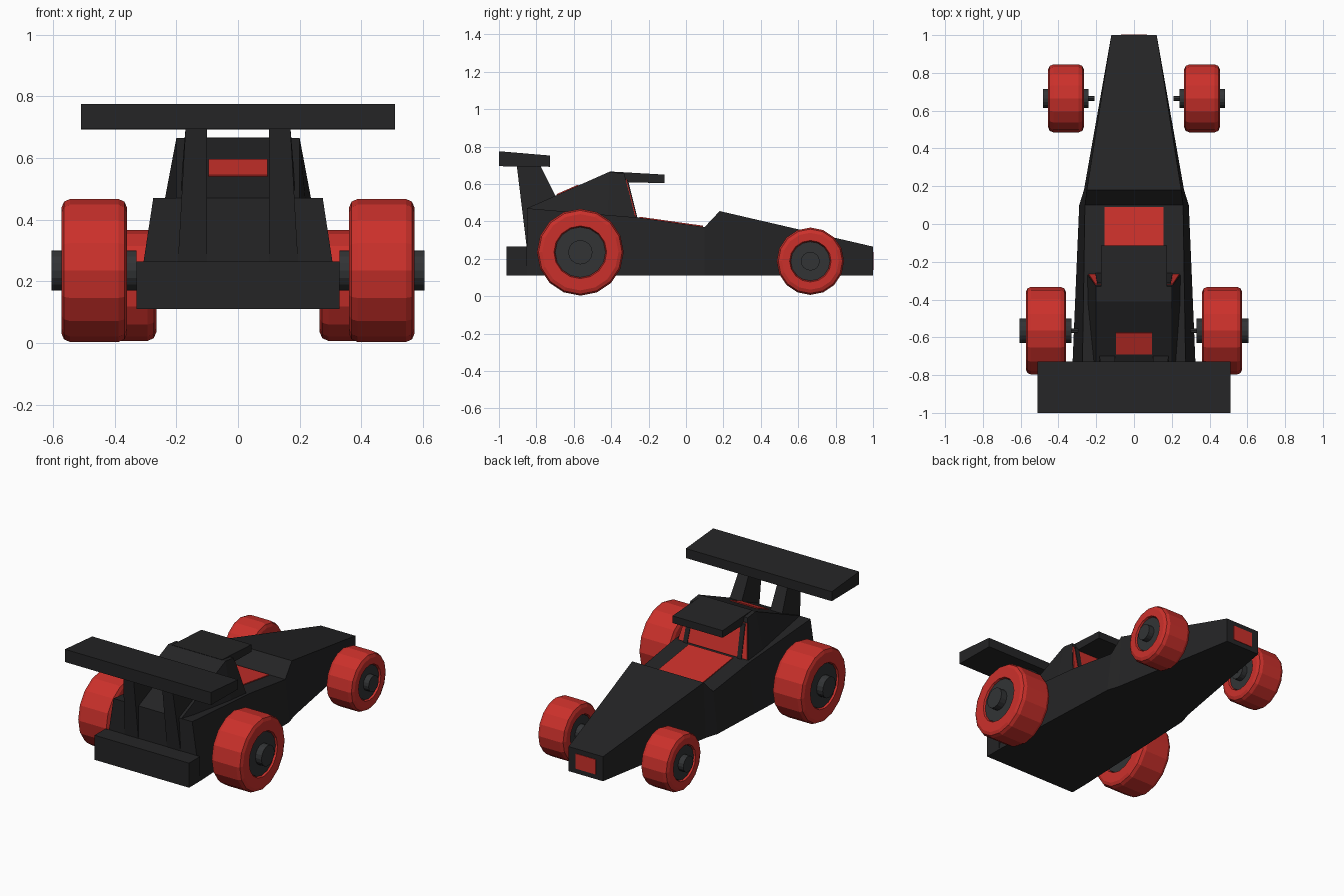
import bpy, bmesh
from math import cos, sin, tau
from mathutils import Vector

if "Cube" in bpy.data.objects:
    bpy.data.objects.remove(bpy.data.objects["Cube"])


def material(name, rgb):
    m = bpy.data.materials.new(name)
    m.diffuse_color = (*rgb, 1)
    m.use_nodes = True
    m.node_tree.nodes["Principled BSDF"].inputs["Base Color"].default_value = m.diffuse_color
    return m


BLACK = material("black", (0.018, 0.018, 0.019))
GREY = material("dark_grey", (0.032, 0.034, 0.036))
RED = material("red", (0.60, 0.03, 0.024))


def loft(name, rings, mat):
    """Skin a list of equal-length point rings; cap both ends."""
    bm = bmesh.new()
    rows = [[bm.verts.new(p) for p in ring] for ring in rings]
    n = len(rows[0])
    for a, b in zip(rows, rows[1:]):
        for i in range(n):
            j = (i + 1) % n
            bm.faces.new((a[i], a[j], b[j], b[i]))
    bm.faces.new(rows[0])
    bm.faces.new(rows[-1])
    bmesh.ops.recalc_face_normals(bm, faces=bm.faces)
    me = bpy.data.meshes.new(name)
    bm.to_mesh(me)
    bm.free()
    me.materials.append(mat)
    ob = bpy.data.objects.new(name, me)
    bpy.context.collection.objects.link(ob)
    return ob


def section(low, high):
    """Cross-section from two edges, each (x0, x1, y, z)."""
    return [(low[0], low[2], low[3]), (low[1], low[2], low[3]),
            (high[1], high[2], high[3]), (high[0], high[2], high[3])]


def sym(w, y, z):
    return (-w, w, y, z)


def panel(name, low, high, mat, t=0.005):
    """Thin plate spanning two edges, just proud of the surface."""
    pts = [Vector(p) for p in section(low, high)]
    n = (pts[1] - pts[0]).cross(pts[3] - pts[0]).normalized() * t
    return loft(name, [[p - n for p in pts], [p + n for p in pts]], mat)


def lathe(name, profile, y, z, mat, sides=16):
    """Turn (x, radius) points around an axle along x."""
    rings = [[(x, y + r * cos(tau * i / sides), z + r * sin(tau * i / sides))
              for i in range(sides)] for x, r in profile]
    return loft(name, rings, mat)


def mirrored(ob):
    ob.modifiers.new("mirror", 'MIRROR')
    return ob


# Chassis with nose and sunken cockpit deck: y, bottom width, top width, top z
BODY = [(-0.85, 0.33, 0.275, 0.47), (-0.25, 0.305, 0.265, 0.42),
        (0.10, 0.29, 0.26, 0.37), (0.18, 0.265, 0.25, 0.455), (1.0, 0.12, 0.12, 0.265)]
loft("chassis", [section(sym(wb, y, 0.11), sym(wt, y, zt)) for y, wb, wt, zt in BODY], BLACK)
loft("rear_bumper", [section(sym(0.33, y, 0.11), sym(0.33, y, 0.265)) for y in (-0.96, -0.85)], BLACK)

# Cabin with sloped engine cover, roof visor and windscreen pillars
loft("cabin", [section(sym(0.225, -0.85, 0.40), sym(0.20, -0.85, 0.47)),
               section(sym(0.25, -0.42, 0.40), sym(0.20, -0.41, 0.665)),
               section(sym(0.25, -0.265, 0.40), sym(0.20, -0.33, 0.655))], BLACK)
loft("roof_visor", [section(sym(0.175, -0.40, 0.61), sym(0.175, -0.41, 0.667)),
                    section(sym(0.175, -0.115, 0.605), sym(0.175, -0.115, 0.65))], BLACK)
mirrored(loft("windscreen_pillar", [
    section((0.175, 0.205, -0.30, 0.40), (0.165, 0.195, -0.36, 0.65)),
    section((0.175, 0.205, -0.255, 0.40), (0.165, 0.195, -0.31, 0.62))], BLACK))

# Red panels
panel("windscreen", sym(0.24, -0.27, 0.425), sym(0.205, -0.322, 0.625), RED)
panel("cockpit_floor", sym(0.155, -0.25, 0.42), sym(0.155, 0.09, 0.372), RED)
panel("rear_window", sym(0.095, -0.69, 0.541), sym(0.095, -0.575, 0.592), RED)
panel("nose_panel", sym(0.07, 1.0, 0.14), sym(0.07, 1.0, 0.235), RED, 0.003)

# Rear wing on two tapered struts
loft("rear_wing", [section(sym(0.51, -1.0, 0.695), sym(0.51, -1.0, 0.775)),
                   section(sym(0.51, -0.727, 0.692), sym(0.51, -0.727, 0.752))], BLACK)
mirrored(loft("wing_strut", [
    section((0.10, 0.195, -0.852, 0.265), (0.10, 0.17, -0.905, 0.70)),
    section((0.10, 0.195, -0.63, 0.40), (0.10, 0.17, -0.78, 0.70))], BLACK))


def wheel(name, y, z, r, x0, x1, hub, cap, cap_x, axle_x):
    b, d = 0.028, 0.02
    mirrored(lathe(name + "_tyre", [
        (x0 + d, hub), (x0, hub + 0.006), (x0, r - b), (x0 + 0.3 * b, r - 0.3 * b), (x0 + b, r),
        (x1 - b, r), (x1 - 0.3 * b, r - 0.3 * b), (x1, r - b), (x1, hub + 0.006),
        (x1 - d, hub)], y, z, RED))
    mirrored(lathe(name + "_hub", [(x0 + d / 2, hub), (x1 - d / 2, hub)], y, z, GREY))
    mirrored(lathe(name + "_cap", [(cap_x[0], cap), (cap_x[1], cap)], y, z, GREY))
    mirrored(lathe(name + "_axle", [(axle_x, 0.013), (x0 + 0.05, 0.013)], y, z, GREY, 8))


# Wheels, larger at the back
wheel("rear_wheel", -0.565, 0.235, 0.232, 0.36, 0.573, 0.135, 0.065, (0.33, 0.605), 0.295)
wheel("front_wheel", 0.665, 0.187, 0.18, 0.265, 0.455, 0.105, 0.05, (0.24, 0.482), 0.21)
